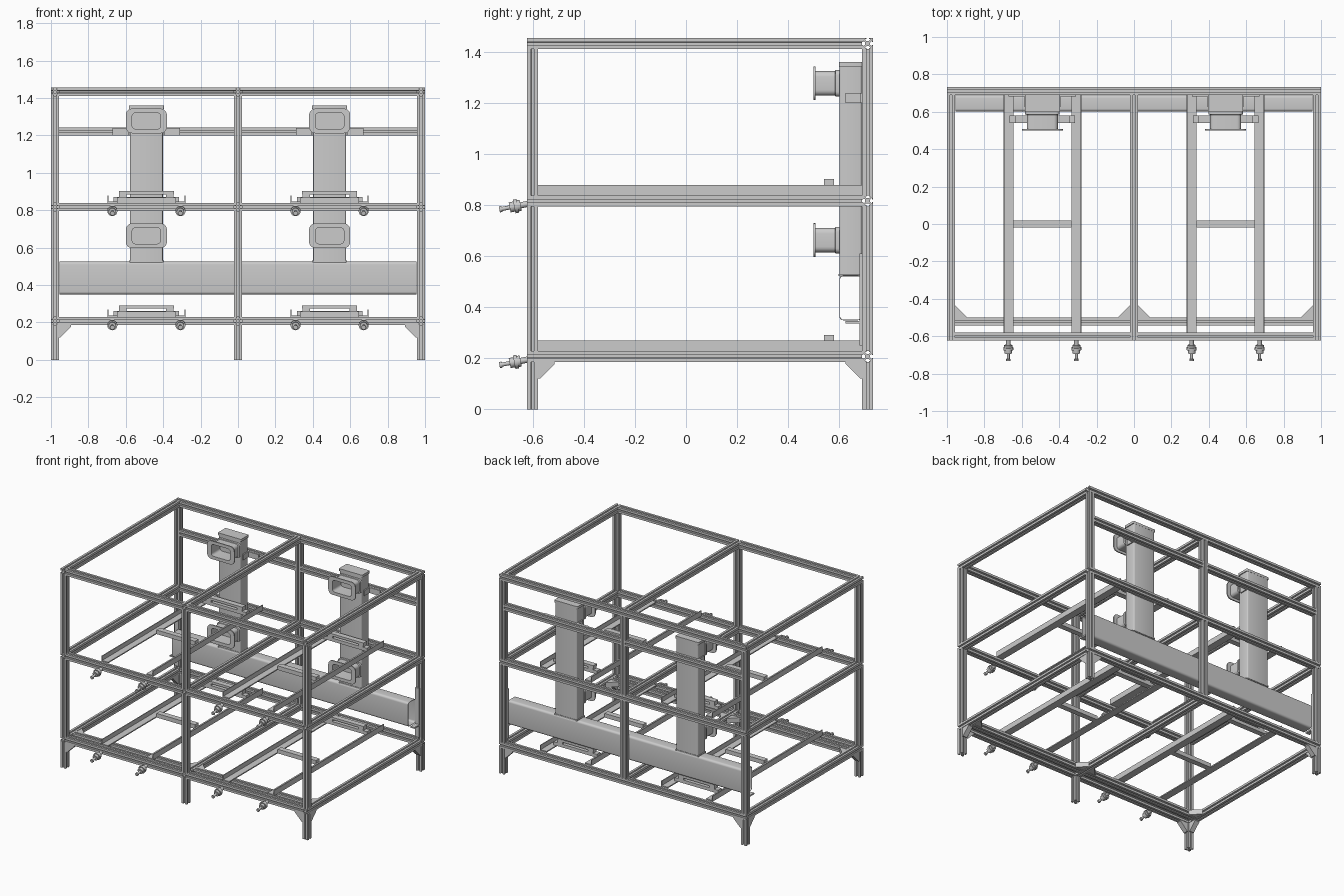
import bpy, bmesh
from math import cos, sin, pi, radians
from mathutils import Vector, Matrix

if "Cube" in bpy.data.objects:
    bpy.data.objects.remove(bpy.data.objects["Cube"])

H = 0.0215                      # half width of the slotted bars
XS = (-1 + H, 0, 1 - H)         # post columns
YF, YB = -0.601, 0.712          # front and back post rows
LEVELS = (0.207, 0.817, 1.433)  # bar levels


def place(axis, u, v, t):
    return {'x': (t, u, v), 'y': (u, t, v), 'z': (u, v, t)}[axis]


def finish(name, bm, smooth=False):
    bmesh.ops.recalc_face_normals(bm, faces=bm.faces)
    me = bpy.data.meshes.new(name)
    bm.to_mesh(me)
    bm.free()
    ob = bpy.data.objects.new(name, me)
    bpy.context.collection.objects.link(ob)
    if smooth:
        bpy.context.view_layer.objects.active = ob
        ob.select_set(True)
        bpy.ops.object.shade_smooth_by_angle(angle=radians(35))
        ob.select_set(False)
    return ob


def loft(name, axis, rings, caps=True, closed=False, smooth=False):
    """rings: list of (2D outline, position along axis)"""
    bm = bmesh.new()
    vs = [[bm.verts.new(place(axis, u, v, t)) for u, v in pts] for pts, t in rings]
    pairs = list(zip(vs, vs[1:])) + ([(vs[-1], vs[0])] if closed else [])
    for a, b in pairs:
        n = len(a)
        for i in range(n):
            bm.faces.new((a[i], a[(i + 1) % n], b[(i + 1) % n], b[i]))
    if caps and not closed:
        bm.faces.new(vs[0])
        bm.faces.new(vs[-1])
    return finish(name, bm, smooth)


def prism(name, axis, pts, a, b, smooth=False):
    return loft(name, axis, [(pts, a), (pts, b)], smooth=smooth)


def box(name, x0, x1, y0, y1, z0, z1):
    return prism(name, 'z', [(x0, y0), (x1, y0), (x1, y1), (x0, y1)], z0, z1)


def rounded(cu, cv, w, h, r, n=5):
    pts = []
    for k, (su, sv) in enumerate(((1, 1), (-1, 1), (-1, -1), (1, -1))):
        for i in range(n + 1):
            a = (k + i / n) * pi / 2
            pts.append((cu + su * (w / 2 - r) + r * cos(a), cv + sv * (h / 2 - r) + r * sin(a)))
    return pts


# slotted bar section: one quarter repeated four times
QUARTER = [(0.010, -0.005), (0.010, 0.005), (0.017, 0.011), (0.0175, 0.0055), (H, 0.0055),
           (H, H), (0.0055, H), (0.0055, 0.0175), (0.011, 0.017)]


def bar(name, axis, u, v, a, b):
    pts = []
    for k in range(4):
        c, s = ((1, 0), (0, 1), (-1, 0), (0, -1))[k]
        pts += [(u + c * p - s * q, v + s * p + c * q) for p, q in QUARTER[1:]]
        pts.append((u + c * 0.005 - s * 0.010, v + s * 0.005 + c * 0.010))
    return prism(name, axis, pts, a, b)


# uprights between the levels, and legs
for x in XS:
    for y in (YF, YB):
        if not (x == 0 and y == YB):
            bar("leg", 'z', x, y, 0, LEVELS[0] - H)
        for lo, hi in zip(LEVELS, LEVELS[1:]):
            bar("upright", 'z', x, y, lo + H, hi - H)

# horizontal frame at every level
for z in LEVELS:
    bar("back_rail", 'x', YB, z, -1, 1)
    for x in XS:
        bar("depth_rail", 'y', x, z, YF - H, YB - H)
    for x0, x1 in zip(XS, XS[1:]):
        bar("front_rail", 'x', YF, z, x0 + H, x1 - H)

for x0, x1 in zip(XS, XS[1:]):
    bar("duct_support_rail", 'x', YB, 1.22, x0 + H, x1 - H)
    # inner front rail with flat corner braces
    z = LEVELS[0]
    bar("inner_front_rail", 'x', -0.521, z, x0 + H, x1 - H)
    for cx, s in ((x0 + H, 1), (x1 - H, -1)):
        prism("rail_brace", 'z', [(cx, -0.5), (cx + s * .065, -0.5), (cx, -0.435)], z - .018, z + .018)

# triangular braces at the corner legs
zt = LEVELS[0] - H
for sx in (-1, 1):
    for y, sy in ((YF, 1), (YB, -1)):
        x = sx * (1 - H)
        xi, yi = x - sx * H, y + sy * H
        prism("leg_brace_side", 'x', [(yi, zt), (yi + sy * .065, zt), (yi + sy * .065, zt - .008),
                                      (yi + sy * .008, zt - .065), (yi, zt - .065)], x - .018, x + .018)
        prism("leg_brace_front", 'y', [(xi, zt), (xi - sx * .065, zt), (xi - sx * .065, zt - .008),
                                       (xi - sx * .008, zt - .065), (xi, zt - .065)], y - .018, y + .018)

# horizontal open duct
outer = rounded(.645, .437, .088, .177, .016)
inner = rounded(.645, .437, .082, .171, .013)
loft("main_duct", 'x', [(outer, -.955), (outer, .955), (inner, .955), (inner, -.955)],
     closed=True, smooth=True)
for sx in (-1, 1):
    x0, x1 = sorted((sx * .957, sx * .99))
    box("duct_bracket", x0, x1, .680, .690, .25, .61)
    box("duct_bracket_shelf", x0, x1, .625, .690, .336, .346)


def guide_nozzle(x, z):
    """Turned nozzle, tilted downwards at the front"""
    prof = [(0, .012), (.030, .012), (.030, .022), (.042, .022), (.042, .027), (.056, .027),
            (.056, .020), (.074, .020), (.074, .008), (.105, .008), (.105, .012), (.115, .012)]
    n = 20
    ob = loft("guide_nozzle", 'y', [([(r * cos(2 * pi * i / n), r * sin(2 * pi * i / n))
                                      for i in range(n)], -d) for d, r in prof], smooth=True)
    ob.matrix_world = Matrix.Translation((x, YF - H + .004, z)) @ Matrix.Rotation(radians(11), 4, 'X')


for cx in (-.49, .49):
    # vertical duct with base flange and cap
    prism("riser_duct", 'z', rounded(cx, .645, .176, .088, .008, 3), .52, 1.345, True)
    prism("riser_base_flange", 'z', rounded(cx, .645, .188, .094, .008, 3), .523, .531, True)
    prism("riser_cap", 'z', rounded(cx, .645, .188, .090, .006, 3), 1.342, 1.36, True)

    # hollow ports with a rounded flange
    for pz in (.663, 1.277):
        def sec(w, h, r):
            return rounded(cx, pz, w, h, r)
        loft("port", 'y', [(sec(.184, .104, .02), .602), (sec(.184, .104, .02), .586),
                           (sec(.166, .096, .022), .584), (sec(.166, .096, .022), .508),
                           (sec(.22, .132, .034), .508), (sec(.22, .132, .034), .500),
                           (sec(.152, .086, .018), .500), (sec(.152, .086, .018), .600)], smooth=True)

    # side brackets fixing the riser to the support rail
    for s in (-1, 1):
        x0, x1 = sorted((cx + s * .088, cx + s * .18))
        box("riser_bracket_plate", x0, x1, .682, .692, 1.2, 1.24)
        x0, x1 = sorted((cx + s * .088, cx + s * .096))
        box("riser_bracket_tab", x0, x1, .625, .690, 1.2, 1.24)

    # tray guides and cross bars on the two lower levels
    for lv in LEVELS[:2]:
        z = lv + H
        for s in (-1, 1):
            a, b, c = cx + s * .155, cx + s * .209, cx + s * .203
            prism("tray_guide", 'y', [(a, z), (b, z), (b, z + .040), (c, z + .040),
                                      (c, z + .008), (a, z + .008)], -.58, .69)
            guide_nozzle(cx + s * .182, lv - .012)
            x0, x1 = sorted((cx + s * .105, cx + s * .145))
            box("stop_foot", x0, x1, .54, .58, z + .030, z + .048)
        box("tray_cross_bar", cx - .156, cx + .156, -.02, .02, z, z + .03)
        box("stop_base", cx - .175, cx + .175, .54, .58, z + .008, z + .032)
        box("stop_bar", cx - .147, cx + .147, .54, .58, z + .046, z + .063)
